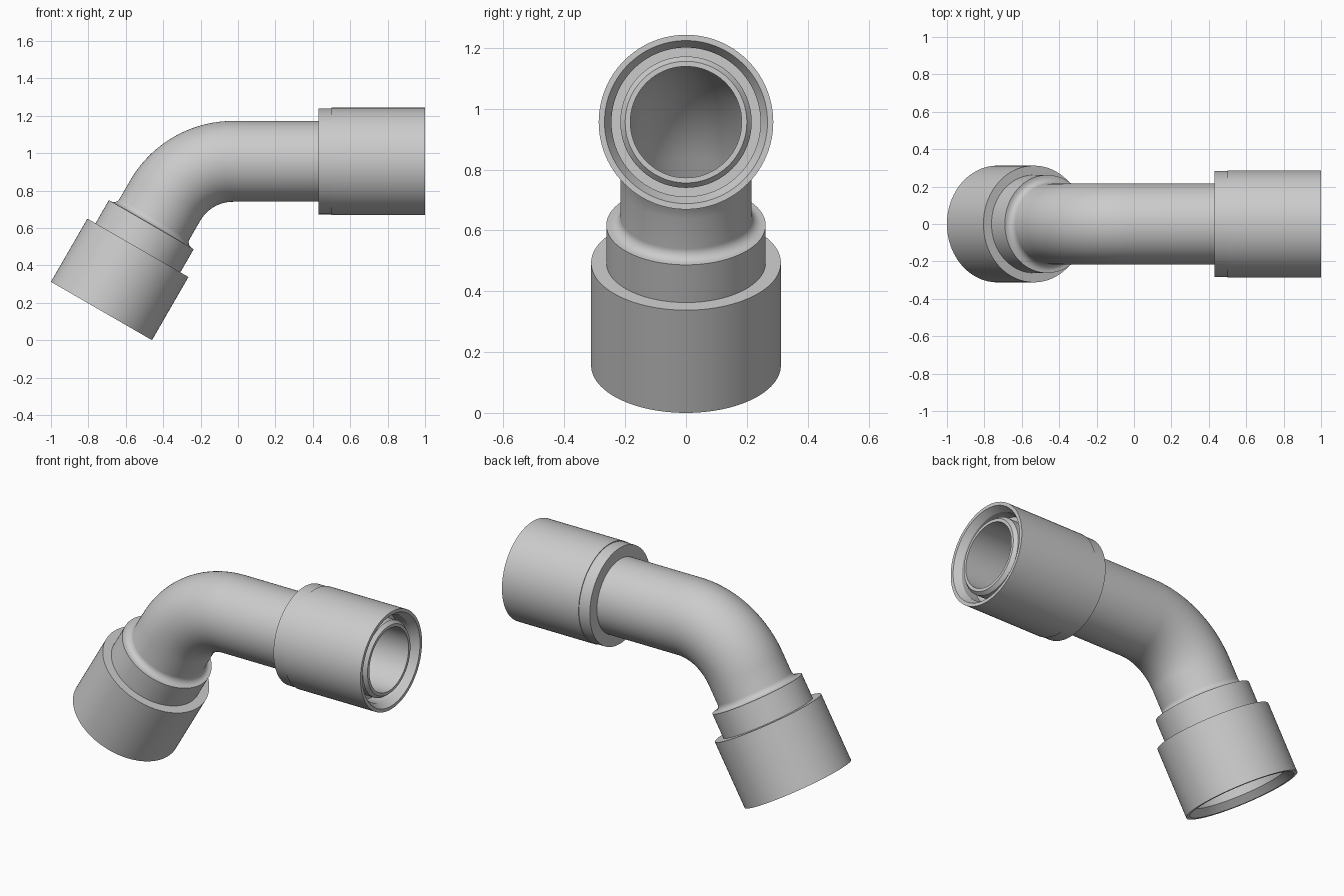
import bpy, bmesh, math
from mathutils import Vector

if "Cube" in bpy.data.objects:
    bpy.data.objects.remove(bpy.data.objects["Cube"])

SEG = 96
BEND_R, ANGLE = 0.42, math.radians(60)
START = Vector((-0.73, 0, 0.156))            # centre of the lower opening
DIR = Vector((math.cos(ANGLE), 0, math.sin(ANGLE)))
AXIS_Z = 0.956
T = BEND_R * math.tan(ANGLE / 2)
LEG = (AXIS_Z - START.z) / DIR.z - T         # lower straight length
ARC = BEND_R * ANGLE
BEND_X = START.x + DIR.x * (LEG + T) + T     # where the bend turns level


def frame(d):
    """Point and in-plane normal on the elbow centreline at distance d."""
    if d <= LEG:
        return START + DIR * d, Vector((-DIR.z, 0, DIR.x))
    if d < LEG + ARC:
        a = ANGLE * (1 - (d - LEG) / ARC)
        n = Vector((-math.sin(a), 0, math.cos(a)))
        return Vector((BEND_X, 0, AXIS_Z - BEND_R)) + n * BEND_R, n
    return Vector((BEND_X + d - LEG - ARC, 0, AXIS_Z)), Vector((0, 0, 1))


def at_x(x):
    return LEG + ARC + x - BEND_X


def sweep(name, profile):
    """Spin a closed (distance, radius) profile around the centreline."""
    bm = bmesh.new()
    rings = []
    for d, r in profile:
        p, n = frame(d)
        ring = []
        for i in range(SEG):
            t = math.tau * i / SEG
            ring.append(bm.verts.new(p + n * r * math.cos(t) + Vector((0, r * math.sin(t), 0))))
        rings.append(ring)
    for k, a in enumerate(rings):
        b = rings[(k + 1) % len(rings)]
        for i in range(SEG):
            j = (i + 1) % SEG
            bm.faces.new((a[i], a[j], b[j], b[i]))
    bmesh.ops.recalc_face_normals(bm, faces=bm.faces)
    me = bpy.data.meshes.new(name)
    bm.to_mesh(me)
    bm.free()
    ob = bpy.data.objects.new(name, me)
    bpy.context.collection.objects.link(ob)
    bpy.ops.object.select_all(action='DESELECT')
    ob.select_set(True)
    bpy.context.view_layer.objects.active = ob
    bpy.ops.object.shade_smooth_by_angle(angle=math.radians(25))
    return ob


OUT, BORE, FIL = 0.216, 0.183, 0.035
bend = [LEG + ARC * i / 24 for i in range(25)]

# Elbow pipe: socket outside, collar, fillet, bend, chamfered tip, bore, socket inside
outer = [(0, 0.312), (0.39, 0.312), (0.39, 0.262), (0.533, 0.262)]
fillet = [(0.533 + FIL * (1 - math.cos(a)), OUT + FIL * (1 - math.sin(a)))
          for a in (math.pi / 2 * i / 8 for i in range(9))]
tip = [(at_x(0.965), OUT), (at_x(0.985), 0.2), (at_x(0.985), BORE)]
inside = [(0.36, BORE), (0.36, 0.262), (0.04, 0.262), (0, 0.292)]
sweep("elbow_pipe", outer + fillet + [(d, OUT) for d in bend] + tip
      + [(d, BORE) for d in reversed(bend)] + inside)

# Coupling sleeve around the level end, with a flared mouth and seal recess
sweep("coupling_sleeve", [(at_x(x), r) for x, r in (
    (0.43, OUT - 0.005), (0.43, 0.283), (0.5, 0.283), (0.5, 0.287), (1.0, 0.287),
    (1.0, 0.268), (0.96, 0.245), (0.88, 0.245), (0.88, OUT - 0.005))])
